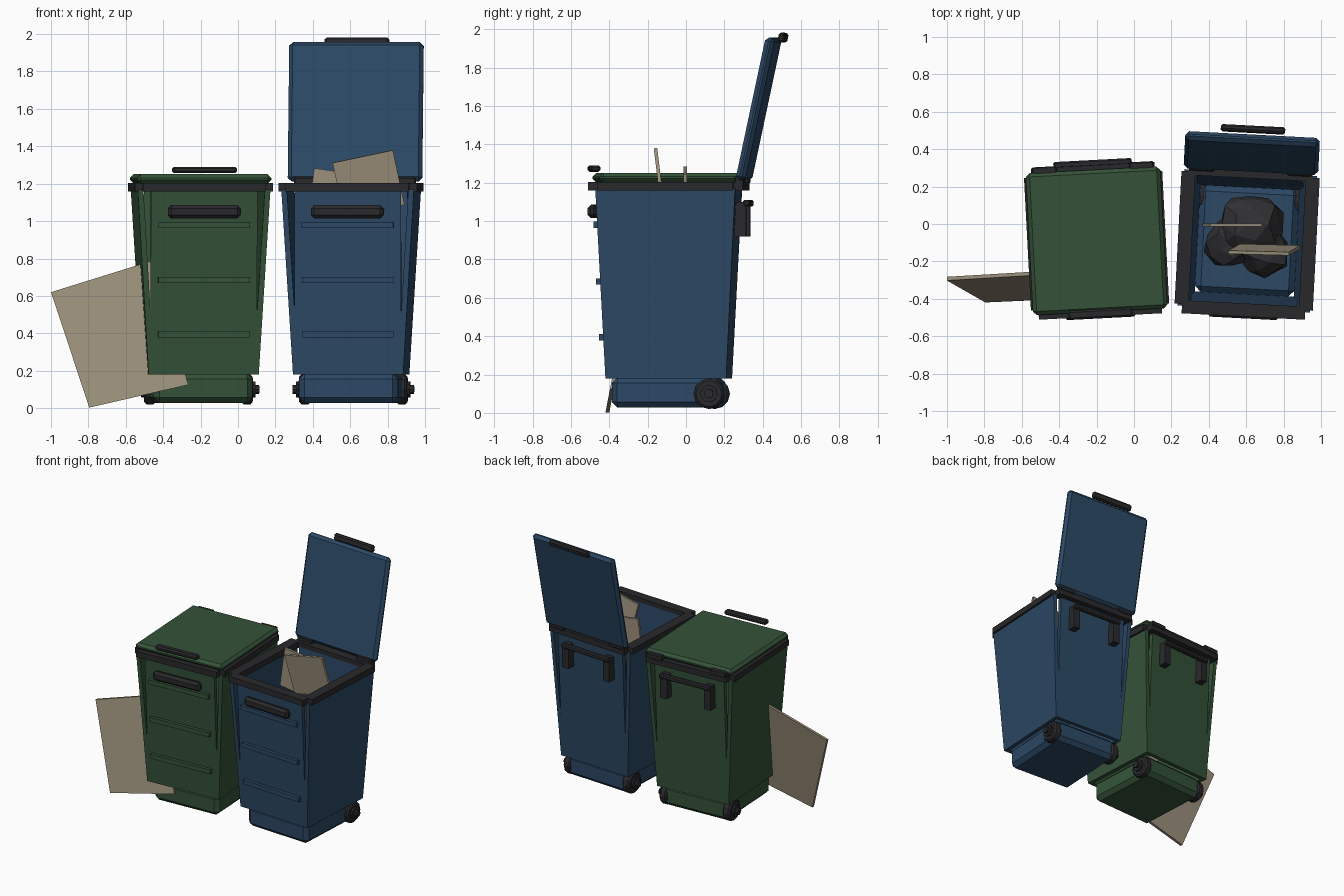
import bpy, bmesh, math, random
from mathutils import Matrix, Vector

if "Cube" in bpy.data.objects:
    bpy.data.objects.remove(bpy.data.objects["Cube"])

random.seed(4)


def material(name, rgb):
    m = bpy.data.materials.new(name)
    m.diffuse_color = (*rgb, 1)
    m.use_nodes = True
    m.node_tree.nodes["Principled BSDF"].inputs["Base Color"].default_value = m.diffuse_color
    return m


GREEN = material("green_plastic", (0.035, 0.085, 0.04))
BLUE = material("blue_plastic", (0.025, 0.065, 0.13))
DARK = material("dark_plastic", (0.022, 0.022, 0.025))
CARD = material("cardboard", (0.33, 0.28, 0.2))
BAG = material("bag_plastic", (0.03, 0.03, 0.033))


def finish(name, bm, mat, matrix):
    bmesh.ops.recalc_face_normals(bm, faces=bm.faces)
    me = bpy.data.meshes.new(name)
    bm.to_mesh(me)
    bm.free()
    me.transform(matrix)
    me.materials.append(mat)
    ob = bpy.data.objects.new(name, me)
    bpy.context.collection.objects.link(ob)
    return ob


def box(name, size, loc, mat, matrix=Matrix(), bevel=0.0):
    bm = bmesh.new()
    bmesh.ops.create_cube(bm, size=1, matrix=Matrix.Translation(loc) @ Matrix.Diagonal((*size, 1)))
    if bevel:
        bmesh.ops.bevel(bm, geom=bm.edges[:], offset=bevel, segments=1, affect='EDGES')
    return finish(name, bm, mat, matrix)


def slab(name, quad, offset, mat, matrix=Matrix()):
    """Quad given by four points, thickened along an offset vector."""
    bm = bmesh.new()
    a = [bm.verts.new(p) for p in quad]
    b = [bm.verts.new(Vector(p) + Vector(offset)) for p in quad]
    bm.faces.new(a)
    bm.faces.new(b[::-1])
    for i in range(4):
        j = (i + 1) % 4
        bm.faces.new((a[i], b[i], b[j], a[j]))
    return finish(name, bm, mat, matrix)


def disc(name, radius, x0, x1, y, z, mat, matrix, sides=12, bevel=0.0):
    bm = bmesh.new()
    m = Matrix.Translation(((x0 + x1) / 2, y, z)) @ Matrix.Rotation(math.pi / 2, 4, 'Y')
    bmesh.ops.create_cone(bm, cap_ends=True, segments=sides, radius1=radius, radius2=radius,
                          depth=abs(x1 - x0), matrix=m)
    if bevel:
        rim = [e for e in bm.edges if abs(e.verts[0].co.x - e.verts[1].co.x) < 1e-5]
        bmesh.ops.bevel(bm, geom=rim, offset=bevel, segments=1, affect='EDGES')
    return finish(name, bm, mat, matrix)


def front_y(z):
    """Half depth of the tapered body at height z."""
    return 0.315 + 0.05 * (z - 0.18) / 0.99


def wheelie_bin(tag, colour, x, y, turn, lid_angle):
    M = Matrix.Translation((x, y, 0)) @ Matrix.Rotation(math.radians(turn), 4, 'Z')
    n = lambda part: tag + "_" + part
    lo, hi = 0.18, 1.17

    # base
    box(n("base"), (0.53, 0.57, 0.16), (0, 0, 0.107), colour, M, 0.03)

    for s, fb, lr in ((-1, "front", "left"), (1, "back", "right")):
        # body walls: straight front and back, tapered sides
        slab(n(fb + "_wall"), [(-.285, s * .315, lo), (.285, s * .315, lo),
                               (.285, s * .365, hi), (-.285, s * .365, hi)],
             (0, -s * .03, 0), colour, M)
        slab(n(lr + "_wall"), [(s * .295, -.315, lo), (s * .295, .315, lo),
                               (s * .355, .365, hi), (s * .355, -.365, hi)],
             (-s * .03, 0, 0), colour, M)
        # rim bars
        box(n(fb + "_rim"), (0.66, 0.07, 0.045), (0, s * .37, 1.182), DARK, M)
        box(n(lr + "_rim"), (0.075, 0.71, 0.045), (s * .3325, 0, 1.182), DARK, M)
        # wheels with hub and axle end
        disc(n(lr + "_wheel"), 0.08, s * .23, s * .29, .225, .1, DARK, M, bevel=0.012)
        disc(n(lr + "_hub"), 0.045, s * .28, s * .305, .225, .1, DARK, M, 10)
        disc(n(lr + "_axle_end"), 0.025, s * .28, s * .325, .225, .1, DARK, M, 8)
        # hinge and rear handle bracket
        box(n(lr + "_hinge"), (0.13, 0.05, 0.04), (s * .26, .385, 1.215), DARK, M, 0.006)
        box(n(lr + "_bracket"), (0.055, 0.07, 0.18), (s * .18, .38, 1.01), DARK, M)
    box(n("rear_handle"), (0.42, 0.035, 0.035), (0, .415, 1.092), DARK, M, 0.008)

    # front ribs and grip
    for i, z in enumerate((0.395, 0.685, 0.98)):
        box(n("rib_%d" % (i + 1)), (0.49, 0.035, 0.033), (0, -front_y(z) - .008, z), colour, M)
    box(n("front_grip"), (0.39, 0.05, 0.07), (0, -.39, 1.05), DARK, M, 0.018)

    # lid and its handle, swung about the hinge line
    pivot = Matrix.Translation((0, .38, 1.215))
    L = M @ pivot @ Matrix.Rotation(math.radians(lid_angle), 4, 'X') @ pivot.inverted()
    box(n("lid"), (0.72, 0.76, 0.05), (0, 0, 1.226), colour, L, 0.02)
    box(n("lid_handle"), (0.345, 0.05, 0.034), (0, -.39, 1.273), DARK, L, 0.01)


wheelie_bin("green_bin", GREEN, -0.20, -0.09, 3, 0)
wheelie_bin("blue_bin", BLUE, 0.605, -0.09, -3, -102)

# crumpled rubbish bags inside the open bin
for i, (x, y, z, r) in enumerate(((.62, 0.0, .86, .18), (.52, -.1, .82, .15), (.7, -.14, .84, .15))):
    bm = bmesh.new()
    bmesh.ops.create_icosphere(bm, subdivisions=2, radius=r)
    for v in bm.verts:
        v.co *= random.uniform(0.8, 1.1)
    finish("rubbish_bag_%d" % (i + 1), bm, BAG, Matrix.Translation((x, y, z)))


# cardboard sheets sticking out of the open bin
def sheet(name, size, loc, roll, lean, turn):
    m = (Matrix.Translation(loc) @ Matrix.Rotation(math.radians(turn), 4, 'Z')
         @ Matrix.Rotation(math.radians(lean), 4, 'X')
         @ Matrix.Rotation(math.radians(roll), 4, 'Y'))
    box(name, size, (0, 0, 0), CARD, m)


sheet("large_card", (.33, .018, .30), (.698, -.137, 1.2), -12, 7, 0)
sheet("small_card", (.28, .018, .30), (.525, -.005, 1.115), 8, 0, 0)

# cardboard sheet leaning against the green bin
corners = [(-.795, .003), (-.265, .125), (-.47, .785), (-1, .62)]
slab("leaning_card", [(x, -.42 + .19 * z, z) for x, z in corners], (0, .02, 0), CARD)
